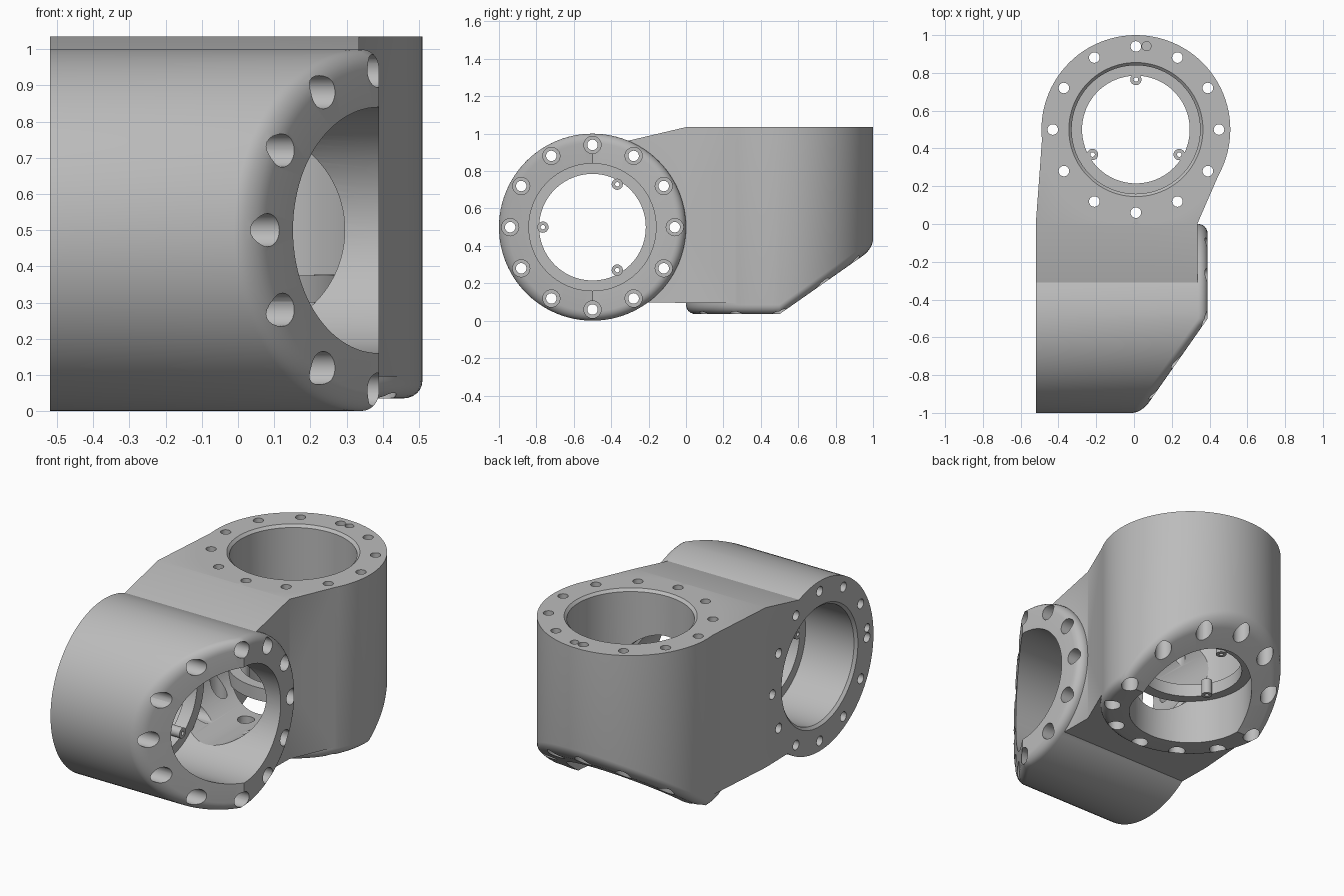
import bpy, bmesh, math
from mathutils import Vector

if "Cube" in bpy.data.objects:
    bpy.data.objects.remove(bpy.data.objects["Cube"], do_unlink=True)

grey = bpy.data.materials.new("machined_grey")
grey.use_nodes = True
GREY = (0.5, 0.5, 0.5, 1)
grey.diffuse_color = GREY
grey.node_tree.nodes["Principled BSDF"].inputs["Base Color"].default_value = GREY

R, BORE, LIP, FILLET, PITCH = 0.5, 0.34, 0.285, 0.05, 0.44


# Local frames: p points to the slanted side, q sideways, a runs in from the flat end
def cross_frame(p, q, a):
    return Vector((a - 0.52, -0.5 - p, 0.5 + q))


def upright_frame(p, q, a):
    return Vector((0.01 + q, 0.5 + p, 1.035 - a))


def bridge_frame(p, q, a):
    return Vector((0.01 + p, a, 0.5 + q))


def lathe(bm, rings, frame, centre=(0, 0), seg=96, closed=False):
    """Spin (radius, axial) rings; axial may be a function of p."""
    loops = []
    for r, a in rings:
        loop = []
        for i in range(seg):
            t = math.tau * i / seg
            p, q = r * math.cos(t), r * math.sin(t)
            depth = a(p) if callable(a) else a
            loop.append(bm.verts.new(frame(centre[0] + p, centre[1] + q, depth)))
        loops.append(loop)
    pairs = list(zip(loops, loops[1:]))
    if closed:
        pairs.append((loops[-1], loops[0]))
    else:
        bm.faces.new(loops[0])
        bm.faces.new(loops[-1])
    for u, v in pairs:
        for i in range(seg):
            j = (i + 1) % seg
            bm.faces.new((u[i], u[j], v[j], v[i]))


def finish(bm, name):
    bmesh.ops.recalc_face_normals(bm, faces=bm.faces)
    mesh = bpy.data.meshes.new(name)
    bm.to_mesh(mesh)
    bm.free()
    mesh.materials.append(grey)
    obj = bpy.data.objects.new(name, mesh)
    bpy.context.collection.objects.link(obj)
    return obj


def select(obj):
    bpy.ops.object.select_all(action="DESELECT")
    obj.select_set(True)
    bpy.context.view_layer.objects.active = obj


def combine(target, tool, operation):
    mod = target.modifiers.new("cut", "BOOLEAN")
    mod.operation, mod.object, mod.solver = operation, tool, "EXACT"
    select(target)
    bpy.ops.object.modifier_apply(modifier=mod.name)
    bpy.data.objects.remove(tool, do_unlink=True)


def polar(r, t):
    return (r * math.cos(t), r * math.sin(t))


def sleeve(name, frame, length):
    """Tube with a half-slanted, rounded rim at its far end."""
    def end(drop):
        return lambda p: length - 0.7 * max(0, p) - drop
    rings = [(R, 0)]
    for i in range(7):
        t = math.pi / 2 * (1 - i / 6)
        rings.append((R - FILLET + FILLET * math.sin(t), end(FILLET * (1 - math.cos(t)))))
    rings += [(BORE, end(0)), (BORE, 0.015), (BORE + 0.015, 0)]
    bm = bmesh.new()
    lathe(bm, rings, frame, closed=True)
    return finish(bm, name)


def bolt_holes(bm, frame):
    for k in range(12):
        lathe(bm, [(0.028, -0.02), (0.028, 0.15), (0.046, 0.15), (0.046, 1.1)],
              frame, polar(PITCH, math.tau * k / 12), 24)
    # locating pin hole
    lathe(bm, [(0.024, -0.02), (0.024, 0.12)], frame, polar(0.445, 0.127), 24)


def lip(name, frame, near, far):
    """Inner ledge with three screw tabs."""
    bm = bmesh.new()
    lathe(bm, [(LIP, near), (BORE + 0.01, near), (BORE + 0.01, far), (LIP, far)],
          frame, closed=True)
    for k in range(3):
        lathe(bm, [(0.012, near - 0.003), (0.03, near - 0.003),
                   (0.03, far + 0.012), (0.012, far + 0.012)],
              frame, polar(0.265, math.tau * k / 3), 24, closed=True)
    return finish(bm, name)


# Connecting web, lofted along y through rectangular sections
bm = bmesh.new()
sections = []
for y, x0, x1, z0, z1 in ((-0.31, -0.52, 0.335, 0.1, 0.962),
                          (0, -0.52, 0.335, 0.095, 1.035),
                          (0.31, -0.497, 0.47, 0.095, 1.035),
                          (0.45, -0.487, 0.4, 0.095, 1.035)):
    sections.append([bm.verts.new(c) for c in
                     ((x0, y, z0), (x1, y, z0), (x1, y, z1), (x0, y, z1))])
for u, v in zip(sections, sections[1:]):
    for i in range(4):
        j = (i + 1) % 4
        bm.faces.new((u[i], u[j], v[j], v[i]))
bm.faces.new(sections[0])
bm.faces.new(sections[-1])
housing = finish(bm, "elbow_housing")

# Clear the web inside both sleeves, then weld the sleeves on
frames = ((cross_frame, 0.91), (upright_frame, 1.0))
for frame, length in frames:
    bm = bmesh.new()
    lathe(bm, [(0.41, -0.2), (0.41, 1.2)], frame)
    combine(housing, finish(bm, "clearance"), "DIFFERENCE")
for frame, length in frames:
    combine(housing, sleeve("sleeve", frame, length), "UNION")

# Passage between the two bores
bm = bmesh.new()
lathe(bm, [(LIP, -0.33), (LIP, 0.33)], bridge_frame)
combine(housing, finish(bm, "passage"), "DIFFERENCE")

# Counterbored bolt circles
for frame, length in frames:
    bm = bmesh.new()
    bolt_holes(bm, frame)
    combine(housing, finish(bm, "bolt_cutter"), "DIFFERENCE")

# Inner ledges
parts = [housing,
         lip("cross_bore_lip", cross_frame, 0.33, 0.405),
         lip("upright_bore_lip", upright_frame, 0.66, 0.735)]

for part in parts:
    select(part)
    bpy.ops.object.shade_smooth_by_angle(angle=math.radians(30))
